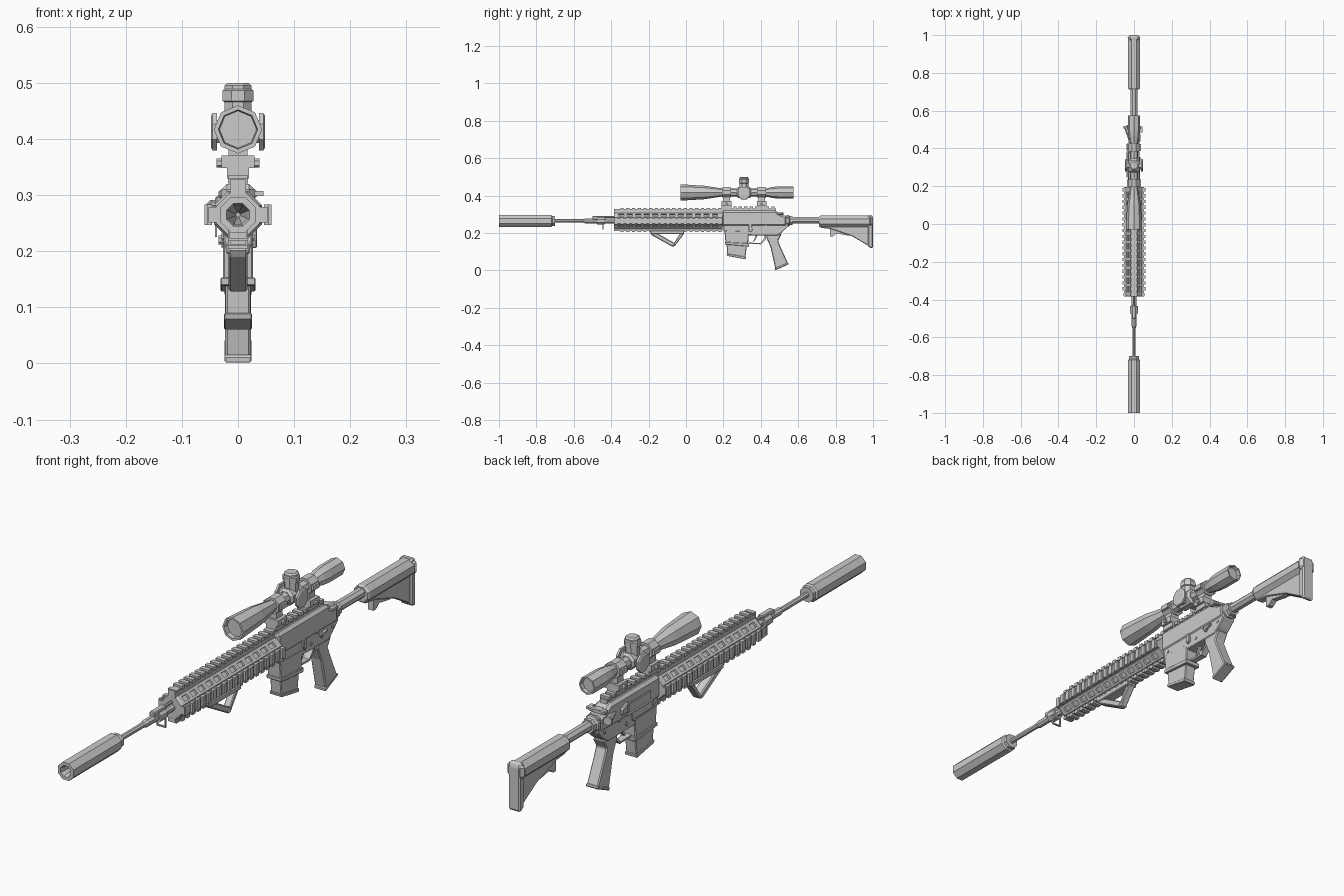
import bpy, bmesh, math
from mathutils import Matrix, Vector

BORE, SCOPE = 0.265, 0.417


def finish(name, bm, bevel=0):
    bmesh.ops.recalc_face_normals(bm, faces=bm.faces)
    me = bpy.data.meshes.new(name)
    bm.to_mesh(me)
    bm.free()
    ob = bpy.data.objects.new(name, me)
    bpy.context.collection.objects.link(ob)
    if bevel:
        m = ob.modifiers.new("bevel", 'BEVEL')
        m.width, m.segments, m.limit_method = bevel, 1, 'ANGLE'
    return ob


def add_box(bm, x, y, z, rot=None):
    c = Vector(((x[0] + x[1]) / 2, (y[0] + y[1]) / 2, (z[0] + z[1]) / 2))
    size = (x[1] - x[0], y[1] - y[0], z[1] - z[0], 1)
    bmesh.ops.create_cube(bm, size=1, matrix=(rot or Matrix()) @ Matrix.Translation(c) @ Matrix.Diagonal(size))


def box(name, x, y, z, bevel=0):
    bm = bmesh.new()
    add_box(bm, x, y, z)
    return finish(name, bm, bevel)


def prism(name, pts, x0, x1, bevel=0):
    """Extrude a (y, z) outline from x0 to x1."""
    bm = bmesh.new()
    a = [bm.verts.new((x0, y, z)) for y, z in pts]
    b = [bm.verts.new((x1, y, z)) for y, z in pts]
    bm.faces.new(a)
    bm.faces.new(b[::-1])
    for i in range(len(pts)):
        j = (i + 1) % len(pts)
        bm.faces.new((a[i], b[i], b[j], a[j]))
    return finish(name, bm, bevel)


def lathe(name, prof, origin=(0, 0, BORE), n=8, phase=0.5, axis='Y'):
    """Spin (distance, radius) pairs about an axis; both ends are capped."""
    bm = bmesh.new()
    rings = []
    for d, r in prof:
        ring = []
        for k in range(n):
            t = 2 * math.pi * (k + phase) / n
            u, v = r * math.cos(t), r * math.sin(t)
            p = {'Y': (u, d, v), 'X': (d, u, v), 'Z': (u, v, d)}[axis]
            ring.append(bm.verts.new(Vector(p) + Vector(origin)))
        rings.append(ring)
    for a, b in zip(rings, rings[1:]):
        for k in range(n):
            j = (k + 1) % n
            bm.faces.new((a[k], a[j], b[j], b[k]))
    bm.faces.new(rings[0])
    bm.faces.new(rings[-1])
    return finish(name, bm)


def spin(deg):
    """Rotation about the bore axis."""
    t = Matrix.Translation((0, 0, BORE))
    return t @ Matrix.Rotation(math.radians(deg), 4, 'Y') @ t.inverted()


# Muzzle end: suppressor with coned bore, barrel, gas block
lathe("suppressor", [(-0.86, 0.004), (-0.985, 0.018), (-1, 0.022), (-1, 0.034), (-0.72, 0.034),
                     (-0.715, 0.028), (-0.70, 0.028), (-0.70, 0.012)])
lathe("barrel", [(-0.72, 0.010), (-0.55, 0.010), (-0.54, 0.014), (-0.38, 0.014)])
lathe("gas_block_collar", [(-0.475, 0.018), (-0.475, 0.022), (-0.435, 0.022), (-0.435, 0.016)])
box("gas_block_top", (-0.011, 0.011), (-0.50, -0.43), (0.272, 0.292), 0.003)
lathe("gas_tube", [(-0.45, 0.006), (-0.37, 0.006)], (0, 0, 0.286))
bm = bmesh.new()
for x in (-0.018, 0.014):
    add_box(bm, (x, x + 0.004), (-0.447, -0.441), (0.222, 0.262))
add_box(bm, (-0.018, 0.018), (-0.447, -0.441), (0.218, 0.223))
finish("sling_loop", bm)

# Handguard: octagonal body with pocketed diagonal faces
guard = lathe("handguard", [(-0.385, 0.030), (-0.385, 0.041), (-0.375, 0.046), (0.195, 0.046)])
bm = bmesh.new()
for a in (45, 135, 225, 315):
    for i in range(12):
        y = -0.36 + i * 0.0455
        add_box(bm, (-0.009, 0.009), (y, y + 0.029), (BORE + 0.034, BORE + 0.06), spin(a))
cutter = finish("handguard_slot_cutter", bm)
cutter.hide_render = True
cutter.hide_viewport = False
m = guard.modifiers.new("slots", 'BOOLEAN')
m.object, m.operation, m.solver = cutter, 'DIFFERENCE', 'EXACT'
bpy.context.view_layer.update()
dg = bpy.context.evaluated_depsgraph_get()
guard.data = bpy.data.meshes.new_from_object(guard.evaluated_get(dg))
guard.modifiers.clear()
bpy.data.objects.remove(cutter)

# Four toothed accessory rails; the top one stands taller
for name, a, h in (("top", 0, 0.063), ("right", 90, 0.053), ("bottom", 180, 0.053), ("left", 270, 0.053)):
    bm = bmesh.new()
    add_box(bm, (-0.014, 0.014), (-0.385, 0.195), (BORE + 0.038, BORE + h), spin(a))
    for i in range(19):
        y = -0.382 + i * 0.0308
        top = h + (0.007 if i else 0.002)
        add_box(bm, (-0.018, 0.018), (y, y + 0.017), (BORE + h - 0.007, BORE + top), spin(a))
    finish(name + "_rail", bm)

# Angled foregrip
box("foregrip_base", (-0.021, 0.021), (-0.19, -0.01), (0.195, 0.214), 0.003)
prism("foregrip_blade", [(-0.195, 0.205), (-0.185, 0.19), (-0.075, 0.128), (-0.06, 0.13), (-0.06, 0.146),
                         (-0.15, 0.197)], -0.017, 0.017, 0.004)
prism("foregrip_strut", [(-0.075, 0.13), (-0.06, 0.13), (-0.01, 0.197), (-0.032, 0.197)], -0.014, 0.014, 0.003)

# Receiver
prism("upper_receiver", [(0.19, 0.235), (0.19, 0.32), (0.48, 0.32), (0.51, 0.298), (0.54, 0.292), (0.54, 0.235)],
      -0.03, 0.03, 0.010)
bm = bmesh.new()
add_box(bm, (-0.014, 0.014), (0.19, 0.48), (0.315, 0.332))
for i in range(10):
    add_box(bm, (-0.018, 0.018), (0.195 + i * 0.029, 0.212 + i * 0.029), (0.328, 0.341))
finish("receiver_rail", bm)
prism("lower_receiver", [(0.2, 0.25), (0.2, 0.215), (0.215, 0.19), (0.42, 0.187), (0.49, 0.187), (0.515, 0.205),
                         (0.545, 0.235), (0.545, 0.29), (0.53, 0.29), (0.52, 0.25)], -0.026, 0.026, 0.003)
prism("magazine_well", [(0.205, 0.215), (0.212, 0.14), (0.332, 0.132), (0.335, 0.21)], -0.027, 0.027, 0.003)
prism("magazine_well_rim", [(0.208, 0.153), (0.209, 0.139), (0.337, 0.128), (0.338, 0.145)], -0.031, 0.031, 0.002)
prism("magazine", [(0.216, 0.15), (0.221, 0.082), (0.317, 0.064), (0.327, 0.15)], -0.022, 0.022, 0.003)
prism("magazine_floor", [(0.217, 0.09), (0.220, 0.078), (0.319, 0.06), (0.321, 0.073)], -0.025, 0.025, 0.002)

# Trigger group and grip
prism("trigger_guard", [(0.333, 0.142), (0.40, 0.140), (0.425, 0.165), (0.43, 0.19), (0.422, 0.19), (0.416, 0.168),
                        (0.397, 0.147), (0.333, 0.149)], -0.012, 0.012)
prism("trigger", [(0.372, 0.19), (0.366, 0.17), (0.358, 0.156), (0.364, 0.155), (0.374, 0.168), (0.384, 0.19)],
      -0.005, 0.005)
prism("pistol_grip", [(0.428, 0.195), (0.43, 0.175), (0.452, 0.125), (0.477, 0.012), (0.484, 0.008), (0.546, 0.036),
                      (0.506, 0.125), (0.492, 0.16), (0.512, 0.195)], -0.023, 0.023, 0.008)
prism("grip_cap", [(0.474, 0.014), (0.475, 0.0), (0.551, 0.034), (0.545, 0.044)], -0.024, 0.024, 0.003)

# Left side controls (+x)
lathe("selector_hub", [(0.02, 0.010), (0.031, 0.010)], (0, 0.445, 0.222), axis='X')
prism("selector_lever", [(0.44, 0.218), (0.475, 0.228), (0.475, 0.234), (0.44, 0.229)], 0.026, 0.034)
prism("bolt_catch", [(0.335, 0.247), (0.352, 0.247), (0.355, 0.212), (0.342, 0.205), (0.335, 0.22)], 0.024, 0.034, 0.002)
for i, (y, z) in enumerate([(0.225, 0.225), (0.385, 0.212), (0.425, 0.24), (0.51, 0.228)]):
    lathe(f"receiver_pin_{i}", [(-0.029, 0.006), (0.029, 0.006)], (0, y, z), axis='X')

# Right side controls (-x)
box("ejection_port_cover", (-0.034, -0.028), (0.25, 0.38), (0.25, 0.286), 0.002)
box("open_port_door", (-0.041, -0.037), (0.25, 0.37), (0.225, 0.25))
box("port_hinge", (-0.04, -0.027), (0.245, 0.385), (0.246, 0.252))
prism("case_deflector", [(0.39, 0.26), (0.39, 0.30), (0.425, 0.285), (0.425, 0.26)], -0.041, -0.028, 0.004)
fa = lathe("forward_assist", [(-0.05, 0.012), (0.025, 0.012), (0.025, 0.015), (0.037, 0.015)], (0, 0, 0))
fa.location, fa.rotation_euler = (-0.032, 0.485, 0.277), (0, 0, math.radians(20))
lathe("magazine_release", [(-0.035, 0.009), (-0.02, 0.009)], (0, 0.345, 0.22), axis='X')

# Charging handle
box("charging_handle", (-0.035, 0.035), (0.50, 0.52), (0.296, 0.309), 0.003)
box("charging_handle_stem", (-0.012, 0.012), (0.44, 0.52), (0.296, 0.309))
prism("charging_latch", [(0.485, 0.298), (0.485, 0.307), (0.515, 0.307), (0.515, 0.298)], 0.03, 0.045)

# Stock
lathe("receiver_end_ring", [(0.538, 0.032), (0.55, 0.032), (0.555, 0.026), (0.57, 0.026)], (0, 0, 0.266))
lathe("buffer_tube", [(0.54, 0.019), (0.78, 0.019)], (0, 0, 0.268))
lathe("stock_body", [(0.712, 0.029), (0.72, 0.034), (0.98, 0.034)], (0, 0, 0.262))
prism("stock_fin", [(0.715, 0.25), (0.72, 0.228), (0.775, 0.222), (0.885, 0.185), (0.985, 0.126), (0.985, 0.25)],
      -0.016, 0.016, 0.003)
prism("stock_lever", [(0.77, 0.235), (0.77, 0.182), (0.785, 0.182), (0.805, 0.198), (0.86, 0.188), (0.89, 0.188),
                      (0.89, 0.23)], -0.011, 0.011)
prism("butt_plate", [(0.972, 0.294), (0.992, 0.297), (1.0, 0.285), (1.0, 0.122), (0.99, 0.117), (0.972, 0.13)],
      -0.024, 0.024, 0.006)
box("butt_shoulder", (-0.035, 0.035), (0.975, 0.998), (0.238, 0.292), 0.012)

# Scope: one turned body with recessed lenses at both ends
lathe("scope_body", [(-0.015, 0.033), (-0.03, 0.035), (-0.03, 0.043), (-0.015, 0.043), (0.10, 0.036), (0.19, 0.022),
                     (0.43, 0.022), (0.465, 0.030), (0.50, 0.033), (0.575, 0.033), (0.575, 0.027), (0.562, 0.025)],
      (0, 0, SCOPE), phase=0)
lathe("scope_hub", [(0.272, 0.024), (0.28, 0.032), (0.34, 0.032), (0.348, 0.024)], (0, 0, SCOPE))
for side, s in (("left", 1), ("right", -1)):
    lathe(side + "_turret", [(s * 0.02, 0.022), (s * 0.037, 0.022), (s * 0.037, 0.036), (s * 0.045, 0.036),
                             (s * 0.048, 0.031)], (0, 0.31, SCOPE - 0.004), axis='X')
lathe("top_turret", [(0.43, 0.026), (0.466, 0.026), (0.468, 0.030), (0.486, 0.030), (0.489, 0.026), (0.495, 0.026),
                     (0.5, 0.02)], (0, 0.31, 0), axis='Z')

# Scope mounts: ring, split ears, pedestal, clamp and screw
for i, y in enumerate((0.217, 0.405)):
    lathe(f"scope_ring_{i}", [(y - 0.022, 0.031), (y + 0.022, 0.031)], (0, 0, SCOPE))
    bm = bmesh.new()
    add_box(bm, (-0.036, 0.036), (y - 0.018, y + 0.018), (SCOPE - 0.009, SCOPE + 0.009))
    add_box(bm, (-0.017, 0.017), (y - 0.018, y + 0.018), (0.36, 0.395))
    add_box(bm, (-0.029, 0.029), (y - 0.026, y + 0.026), (0.348, 0.371))
    add_box(bm, (-0.02, 0.02), (y - 0.026, y + 0.026), (0.33, 0.35))
    finish(f"scope_mount_{i}", bm)
    lathe(f"mount_screw_{i}", [(-0.038, 0.008), (0.038, 0.008)], (0, y, 0.357), n=6, axis='X')
